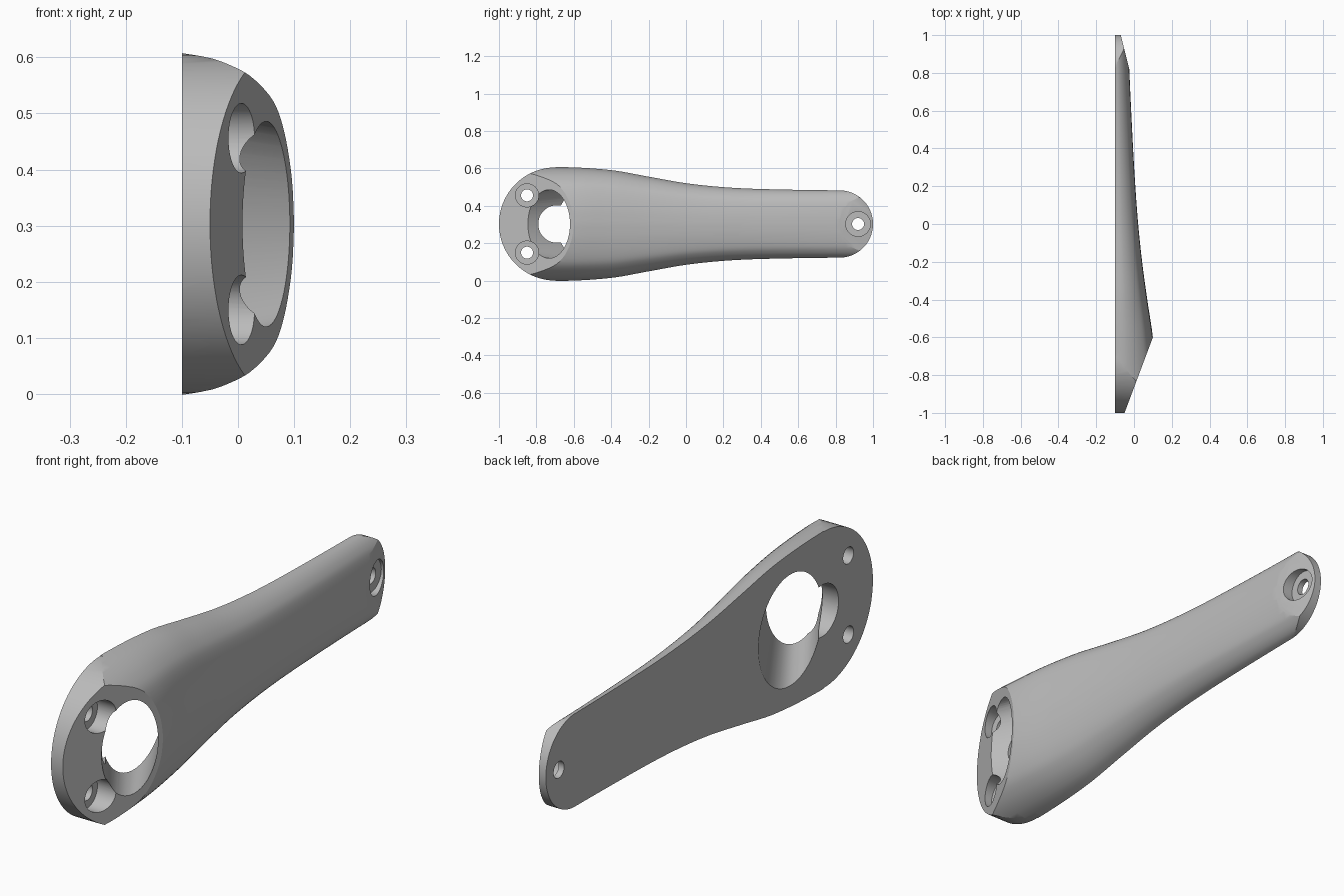
import bpy, bmesh, math
from mathutils import Vector

if "Cube" in bpy.data.objects:
    bpy.data.objects.remove(bpy.data.objects["Cube"], do_unlink=True)

MID = 0.303     # height of the symmetry plane
BACK = -0.1     # flat mounting face

grey = bpy.data.materials.new("plain_grey")
grey.use_nodes = True
grey.diffuse_color = (0.5, 0.5, 0.5, 1)
grey.node_tree.nodes["Principled BSDF"].inputs["Base Color"].default_value = (0.5, 0.5, 0.5, 1)


def smooth_value(points, t):
    """Cubic interpolation through (position, value) pairs."""
    n = len(points)
    i = 0
    while i < n - 2 and t > points[i + 1][0]:
        i += 1

    def slope(k):
        a, b = points[max(k - 1, 0)], points[min(k + 1, n - 1)]
        return (b[1] - a[1]) / (b[0] - a[0])

    (p, a), (q, b) = points[i], points[i + 1]
    d = q - p
    u = (t - p) / d
    return ((1 + 2 * u) * (1 - u) ** 2 * a + u * (1 - u) ** 2 * d * slope(i)
            + u * u * (3 - 2 * u) * b + u * u * (u - 1) * d * slope(i + 1))


def loft(name, rings):
    """Closed solid through rings of equal point count."""
    bm = bmesh.new()
    loops = [[bm.verts.new(p) for p in ring] for ring in rings]
    for a, b in zip(loops, loops[1:]):
        for i in range(len(a)):
            j = (i + 1) % len(a)
            bm.faces.new((a[i], a[j], b[j], b[i]))
    bm.faces.new(loops[0])
    bm.faces.new(loops[-1])
    bmesh.ops.recalc_face_normals(bm, faces=bm.faces)
    mesh = bpy.data.meshes.new(name)
    bm.to_mesh(mesh)
    bm.free()
    mesh.materials.append(grey)
    obj = bpy.data.objects.new(name, mesh)
    bpy.context.collection.objects.link(obj)
    return obj


def ellipse(x, y, tilt, ry, rz, steps=72):
    """Ring around (x, y); tilt shifts x along with y."""
    ring = []
    for i in range(steps):
        a = math.tau * i / steps
        dy = ry * math.cos(a)
        ring.append(Vector((x + tilt * dy, y + dy, MID + rz * math.sin(a))))
    return ring


def drill(name, y, z, r, x0, x1):
    up = Vector((0, 0, z))
    return loft(name, [[p + up for p in ellipse(x, y, 0, r, r, 48)] for x in (x0, x1)])


# Domed arm: one cross-section scaled along the length
width = [(-1.1, .304), (-.65, .304), (-.4, .288), (-.2, .253), (0, .218),
         (.2, .197), (.4, .187), (.8, .18), (1.1, .18)]
height = [(-1.1, .25), (-.6, .2), (-.4, .17), (-.2, .143), (0, .122),
          (.2, .107), (.4, .095), (.82, .075), (1.1, .066)]
dome = [(0, 1), (.25, .965), (.5, .885), (.7, .775), (.8, .69), (.88, .56),
        (.94, .4), (.98, .23), (1, 0)]
half = [(s, t) for t, s in reversed(dome)]
across = [math.sin(math.pi / 2 * i / 24) for i in range(25)]
section = [(s, smooth_value(half, s)) for s in across]
section = [(-s, t) for s, t in reversed(section[1:])] + section
rings = []
for k in range(73):
    y = -1.1 + 2.2 * k / 72
    w, h = smooth_value(width, y), smooth_value(height, y)
    rings.append([(BACK + h * t, y, MID + w * s) for s, t in section])
arm = loft("arm", rings)

# Rounded end outline
outline = []
for y, r, start in ((-.6975, .3025, 90), (.82, .18, -90)):
    for i in range(49):
        a = math.radians(start + 180 * i / 48)
        outline.append((y + r * math.cos(a), r * math.sin(a)))
    side = -1 if start == 90 else 1
    outline += [(-.69 * side * -1 if side < 0 else .81, .36 * side),
                (.81 if side < 0 else -.69, .36 * side)]
# Order the corner points so that each long side stays clear of the arm
outline[49] = (-.69, -.36)
outline[50] = (.81, -.36)
outline_cutter = loft("outline_cutter", [[(x, y, MID + z) for y, z in outline] for x in (-.3, .4)])

# Sloped faces at both ends
profile = [(-.2, -1.2), (-.125, -1.2), (.1375, -.5), (.1375, .3), (0, .72), (-.12, 1.2), (-.2, 1.2)]
slope_cutter = loft("slope_cutter", [[(x, y, z) for x, y in profile] for z in (-.3, .9)])

# Slanted oval opening, extended past both surfaces
rear = ellipse(BACK, -.495, 0, .195, .215)
front = ellipse(.05, -.7325, .375, .1125, .183)
opening = loft("opening_cutter", [[a.lerp(b, f) for a, b in zip(rear, front)] for f in (-.3, 1.35)])

cutters = [opening, drill("bore_cutter", -.69, 0, .1, -.2, -.03)]
for label, y, z, r_out, r_in, floor in (("upper", -.85, .153, .062, .032, -.05),
                                        ("lower", -.85, -.153, .062, .032, -.05),
                                        ("tail", .92, 0, .066, .032, -.077)):
    cutters.append(drill(label + "_recess_cutter", y, z, r_out, floor, .3))
    cutters.append(drill(label + "_screw_cutter", y, z, r_in, -.3, .2))

for cutter, operation in ([(outline_cutter, 'INTERSECT'), (slope_cutter, 'INTERSECT')]
                          + [(c, 'DIFFERENCE') for c in cutters]):
    mod = arm.modifiers.new(cutter.name, 'BOOLEAN')
    mod.operation = operation
    mod.solver = 'EXACT'
    mod.object = cutter

# Bake the cuts, drop the cutters, then shade
bpy.context.view_layer.update()
baked = bpy.data.meshes.new_from_object(arm.evaluated_get(bpy.context.evaluated_depsgraph_get()))
arm.modifiers.clear()
arm.data = baked
for cutter in [outline_cutter, slope_cutter] + cutters:
    bpy.data.objects.remove(cutter, do_unlink=True)
bpy.ops.object.select_all(action='DESELECT')
arm.select_set(True)
bpy.context.view_layer.objects.active = arm
bpy.ops.object.shade_smooth_by_angle(angle=math.radians(25))
